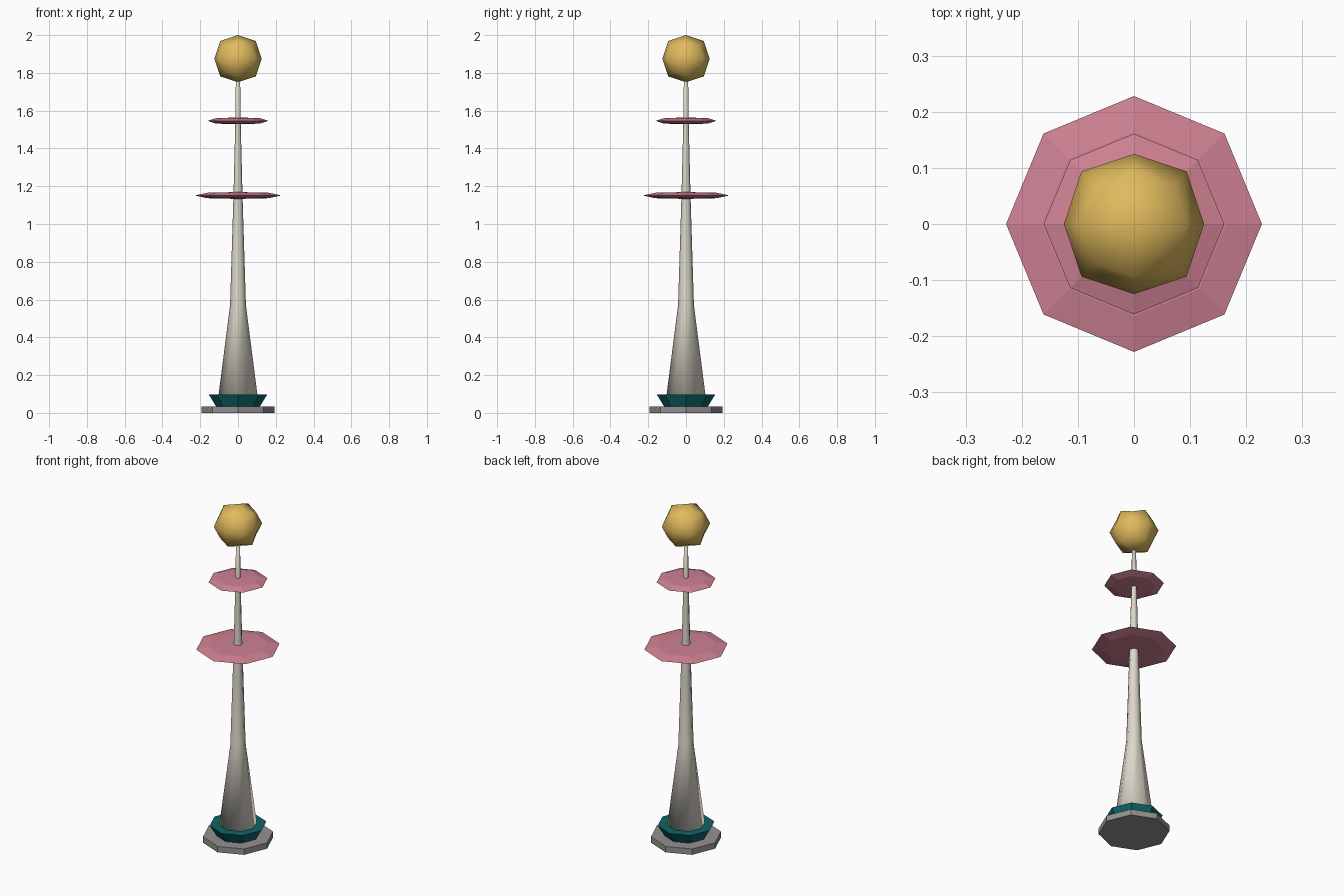
import bpy, bmesh, math

if "Cube" in bpy.data.objects:
    bpy.data.objects.remove(bpy.data.objects["Cube"])


def material(name, rgb):
    m = bpy.data.materials.new(name)
    m.diffuse_color = (*rgb, 1.0)
    m.use_nodes = True
    m.node_tree.nodes["Principled BSDF"].inputs["Base Color"].default_value = m.diffuse_color
    return m


GOLD = material("gold", (0.74, 0.49, 0.11))
PINK = material("rose pink", (0.62, 0.22, 0.29))
CREAM = material("cream", (0.72, 0.68, 0.59))
GREY = material("stone grey", (0.30, 0.28, 0.28))
TEAL = material("teal", (0.004, 0.13, 0.14))
SIDES = 8


def add_object(name, bm, mat, smooth):
    bmesh.ops.recalc_face_normals(bm, faces=bm.faces)
    for f in bm.faces:
        f.smooth = smooth
    me = bpy.data.meshes.new(name)
    bm.to_mesh(me)
    bm.free()
    me.materials.append(mat)
    ob = bpy.data.objects.new(name, me)
    bpy.context.collection.objects.link(ob)
    return ob


def lathe(name, profile, mat, smooth=False):
    """Stack eight-sided rings of (radius, z), capped at both ends."""
    bm = bmesh.new()
    rings = []
    for r, z in profile:
        rings.append([bm.verts.new((r * math.cos(2 * math.pi * i / SIDES),
                                    r * math.sin(2 * math.pi * i / SIDES), z))
                      for i in range(SIDES)])
    for a, b in zip(rings, rings[1:]):
        for i in range(SIDES):
            j = (i + 1) % SIDES
            bm.faces.new((a[i], a[j], b[j], b[i]))
    bm.faces.new(rings[0][::-1])
    bm.faces.new(rings[-1])
    return add_object(name, bm, mat, smooth)


# Stepped foot
lathe("base_plate", [(0.192, 0), (0.192, 0.035)], GREY)
lathe("base_collar", [(0.117, 0.035), (0.155, 0.098)], TEAL)

# Tapered spire
lathe("spire", [(0.103, 0.095), (0.042, 0.57), (0.024, 1.15),
                (0.014, 1.55), (0.011, 1.80)], CREAM, smooth=True)

# Thin discs with a pointed rim
for name, r, z in (("lower_disc", 0.228, 1.151), ("upper_disc", 0.161, 1.546)):
    h = 0.018
    lathe(name, [(0.01, z - h), (r * 0.72, z - h * 0.8), (r, z),
                 (r * 0.72, z + h * 0.8), (0.01, z + h)], PINK)

# Ball: a cube rounded by one subdivision step
bm = bmesh.new()
bmesh.ops.create_cube(bm, size=0.25)
ball = add_object("top_ball", bm, GOLD, True)
ball.location.z = 1.875
sub = ball.modifiers.new("rounding", 'SUBSURF')
sub.levels = sub.render_levels = 1
sub.use_limit_surface = False
